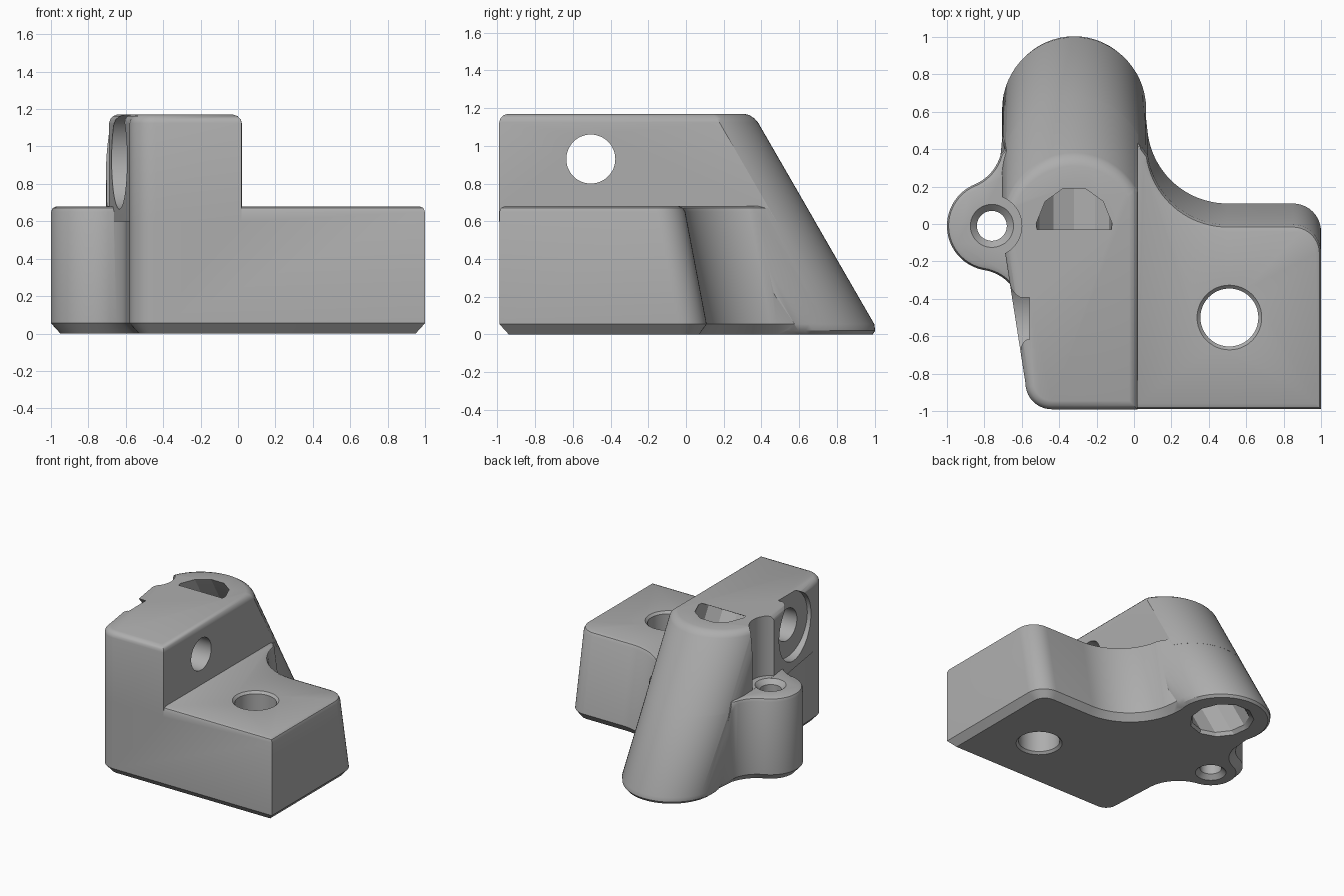
import bpy, bmesh, math
from math import cos, sin, radians
from mathutils import Matrix, Vector

if "Cube" in bpy.data.objects:
    bpy.data.objects.remove(bpy.data.objects["Cube"])

grey = bpy.data.materials.new("plain_grey")
grey.use_nodes = True
COLOUR = (0.42, 0.42, 0.42, 1)
grey.diffuse_color = COLOUR
grey.node_tree.nodes["Principled BSDF"].inputs["Base Color"].default_value = COLOUR

TOP, STEP, LEAN = 1.17, 0.68, 0.577
TUBE_X, TUBE_R = -0.32, 0.385


def tube_y(z):
    return -0.03 + LEAN * (TOP - z)


def arc(cx, cy, r, a0, a1, n=16, ry=None):
    ry = ry or r
    angles = [radians(a0 + (a1 - a0) * i / n) for i in range(n + 1)]
    return [(cx + r * cos(a), cy + ry * sin(a)) for a in angles]


def inset_outline(pts, d):
    out = []
    for i, p in enumerate(pts):
        a, b, c = Vector(pts[i - 1]), Vector(p), Vector(pts[(i + 1) % len(pts)])
        u, v = (b - a).normalized(), (c - b).normalized()
        n1, n2 = Vector((u.y, -u.x)), Vector((v.y, -v.x))
        out.append(b - (n1 + n2) * d / max(1 + n1.dot(n2), 0.3))
    return out


def loft(name, outline, levels):
    """Solid through the outline at each (height, inset) level."""
    bm = bmesh.new()
    rings = [[bm.verts.new((p.x, p.y, z)) for p in inset_outline(outline(z), d)]
             for z, d in levels]
    for lo, hi in zip(rings, rings[1:]):
        for i in range(len(lo)):
            j = (i + 1) % len(lo)
            bm.faces.new((lo[i], lo[j], hi[j], hi[i]))
    bm.faces.new(rings[0][::-1])
    bm.faces.new(rings[-1])
    mesh = bpy.data.meshes.new(name)
    bm.to_mesh(mesh)
    bm.free()
    mesh.materials.append(grey)
    obj = bpy.data.objects.new(name, mesh)
    bpy.context.collection.objects.link(obj)
    return obj


def round_cutter(name, x, y, r, levels):
    return loft(name, lambda z: arc(x, y, r, 0, 352.5, 47), levels)


def combine(target, tool, operation):
    mod = target.modifiers.new(tool.name, "BOOLEAN")
    mod.operation, mod.object, mod.solver = operation, tool, "EXACT"
    bpy.context.view_layer.objects.active = target
    bpy.ops.object.modifier_apply(modifier=mod.name)
    bpy.data.objects.remove(tool)


# Low plate with leaning back face, concave blend into the tube and side ear
def plate_outline(z):
    back, ty = 0.12 - 0.19 * z, tube_y(z)
    pts = [(1, -0.99)]
    pts += arc(0.85, back - 0.15, 0.15, 0, 90, 10)
    pts += arc(0.5, back + 0.43, 0.43, 270, 188, 20)
    pts += [(0.062 - 0.06 * z, max(ty, back + 0.44)), (TUBE_X, ty + 0.1),
            (-0.69, max(ty, 0.4))]
    pts += arc(-0.945, 0.433, 0.24, -15, -67, 10)
    pts += arc(-0.76, -0.01, 0.24, 117, 257, 28)
    pts += arc(-0.84, -0.483, 0.24, 75, 0, 12)
    pts += arc(-0.44, -0.85, 0.14, 180, 270, 10)
    return pts


# Tall block, rounded at the back where it follows the tube
def block_outline(z):
    ty = tube_y(z)
    pts = [(0.02, -0.9905)]
    pts += arc(TUBE_X, ty, TUBE_R + 0.0005, 28, 180, 36)
    pts += [(-0.69, min(-0.15, ty - 0.08))]
    pts += arc(-0.44, -0.85, 0.1405, 180, 270, 10)
    return pts


def tube_outline(z):
    return arc(TUBE_X, tube_y(z), TUBE_R, 0, 354, 59)


body = loft("bracket_body", plate_outline,
            [(0, 0.05), (0.055, 0), (STEP - 0.03, 0),
             (STEP - 0.009, 0.009), (STEP, 0.03)])
tube = loft("leaning_tube", tube_outline, [(0, 0.04), (0.02, 0.015), (0.055, 0), (0.67, 0)])
block = loft("tall_block", block_outline,
             [(0.6, 0), (TOP - 0.045, 0), (TOP - 0.025, 0.006),
              (TOP - 0.008, 0.022), (TOP, 0.045)])
combine(body, tube, "UNION")
combine(body, block, "UNION")


# Faceted leaning bore with an end square to its axis
def bore_outline(z):
    return arc(TUBE_X, tube_y(z), 0.205, -90, -90 + 3600 / 11, 10, 0.23)


bore = loft("bore_cutter", bore_outline, [(-0.02, -0.04), (0.03, 0), (TOP, 0)])
for v in bore.data.vertices:
    if v.co.z > 1:
        rise = 0.433 * (v.co.y - tube_y(TOP))
        v.co.z += rise
        v.co.y -= LEAN * rise

# Vertical screw holes with chamfered rims, and the channel above the ear
cutters = [bore]
for name, x, y, r, rim in (("plate_hole", 0.51, -0.5, 0.155, 0.018),
                           ("ear_hole", -0.76, -0.01, 0.08, 0.035)):
    cutters.append(round_cutter(name, x, y, r, [
        (-0.01, -rim - 0.01), (rim, 0), (STEP - rim, 0), (STEP + 0.01, -rim - 0.01)]))
cutters.append(round_cutter("screw_channel", -0.765, -0.01, 0.165,
                            [(STEP + 0.001, 0), (1.4, 0)]))

# Cross hole and its round recess on the right side
for name, r, x0, x1 in (("cross_hole", 0.13, -1.2, 0.3), ("cross_recess", 0.265, -1.2, -0.56)):
    cutter = round_cutter(name, 0, 0, r, [(x0, 0), (x1, 0)])
    cutter.data.transform(Matrix.Translation((0, -0.505, 0.93))
                          @ Matrix.Rotation(radians(90), 4, "Y"))
    cutters.append(cutter)

for cutter in cutters:
    combine(body, cutter, "DIFFERENCE")

for o in bpy.context.selected_objects:
    o.select_set(False)
body.select_set(True)
bpy.context.view_layer.objects.active = body
bpy.ops.object.shade_smooth_by_angle(angle=radians(28))
